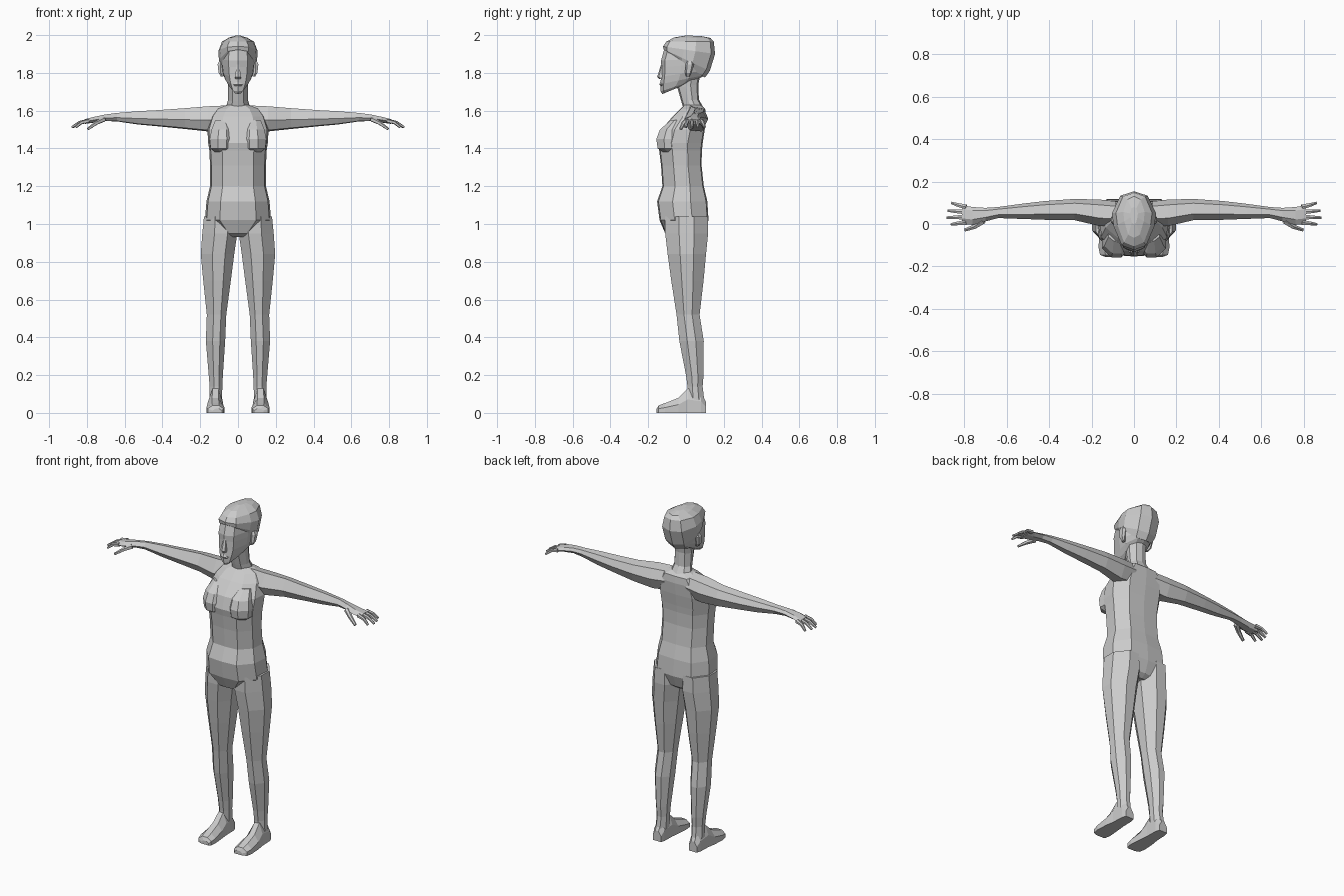
import bpy, bmesh, math
from mathutils import Vector

default_cube = bpy.data.objects.get("Cube")
if default_cube:
    bpy.data.objects.remove(default_cube, do_unlink=True)

# Single matte grey used for the whole figure
grey = bpy.data.materials.new("light grey")
grey.use_nodes = True
grey.diffuse_color = (0.6, 0.6, 0.6, 1)
grey.node_tree.nodes["Principled BSDF"].inputs["Base Color"].default_value = grey.diffuse_color

# Unit cross-sections: u is sideways, v is front (-1) to back (+1)
half_body = [(0, -1), (.55, -.95), (.95, -.4), (1, .3), (.65, .9)]
BODY = half_body + [(0, .95)] + [(-u, v) for u, v in reversed(half_body[1:])]
half_head = [(0, -1), (.55, -.85), (.92, -.2), (1, .25), (.62, .85)]
HEAD = half_head + [(0, 1)] + [(-u, v) for u, v in reversed(half_head[1:])]
LIMB = [(-.45, -1), (.3, -1), (1, -.35), (1, .35), (.35, 1), (-.4, 1), (-1, .4), (-1, -.4)]
ARM = [(-1, -.1), (-.55, -.9), (.5, -1), (1, 0), (.6, .8), (-.4, 1)]
FOOT = [(-1, -1), (1, -1), (1, .1), (.4, 1), (-.4, 1), (-1, .1)]
FINGER = [(-1, -.6), (0, -1), (1, -.6), (1, .6), (0, 1), (-1, .6)]


def loft(name, rings, mirror=False):
    """Skin a list of point rings, close both ends, keep faces flat."""
    bm = bmesh.new()
    loops = [[bm.verts.new(p) for p in ring] for ring in rings]
    count = len(loops[0])
    for low, high in zip(loops, loops[1:]):
        for i in range(count):
            j = (i + 1) % count
            bm.faces.new((low[i], low[j], high[j], high[i]))
    bm.faces.new(loops[0])
    bm.faces.new(loops[-1])
    bmesh.ops.recalc_face_normals(bm, faces=bm.faces)
    mesh = bpy.data.meshes.new(name)
    bm.to_mesh(mesh)
    bm.free()
    mesh.materials.append(grey)
    part = bpy.data.objects.new(name, mesh)
    bpy.context.collection.objects.link(part)
    if mirror:
        part.modifiers.new("both sides", 'MIRROR')
    return part


def blend(low, high, t):
    """Map t from -1..1 onto low..high."""
    return low + (high - low) * (t + 1) / 2


def upright(shape, z_front, z_back, left, right, front, back):
    return [(blend(left, right, u), blend(front, back, v), blend(z_front, z_back, v))
            for u, v in shape]


def along_x(shape, x, front, back, bottom, top):
    return [(x, blend(front, back, u), blend(bottom, top, v)) for u, v in shape]


def along_y(shape, y, left, right, bottom, top):
    return [(blend(left, right, u), y, blend(bottom, top, v)) for u, v in shape]


def finger(name, points, radius):
    """Tapered finger along a path of points."""
    rings = []
    for i, p in enumerate(points):
        p = Vector(p)
        ahead = Vector(points[min(i + 1, len(points) - 1)]) - Vector(points[max(i - 1, 0)])
        side = Vector((0, 0, 1)).cross(ahead).normalized()
        up = ahead.normalized().cross(side)
        r = radius * (1 - .25 * i)
        rings.append([p + side * u * r + up * v * r for u, v in FINGER])
    loft(name, rings, mirror=True)


# Torso: height, half width, front, back
torso = [(.93, .05, -.07, .07), (.95, .09, -.11, .1), (1.02, .175, -.14, .126),
         (1.12, .167, -.153, .12), (1.2, .148, -.125, .1), (1.31, .148, -.132, .088),
         (1.39, .152, -.142, .09), (1.43, .158, -.15, .095), (1.5, .162, -.13, .105),
         (1.57, .14, -.07, .11), (1.61, .11, -.03, .105), (1.63, .06, -.01, .08)]
loft("torso", [upright(BODY, z, z, -w, w, f, b) for z, w, f, b in torso])

# Chest volumes on either side of the breastbone
chest = [(1.38, .05, .12, -.12, -.05), (1.4, .03, .145, -.15, -.04),
         (1.45, .025, .15, -.157, -.03), (1.5, .03, .14, -.138, -.03),
         (1.55, .05, .12, -.08, -.02)]
loft("chest", [upright(LIMB, z, z, *rest) for z, *rest in chest], mirror=True)

# Legs: height, inner, outer, front, back
leg = [(1.04, .01, .18, -.11, .115), (.95, .004, .189, -.11, .117), (.84, .02, .197, -.097, .106),
       (.7, .038, .184, -.078, .093), (.52, .062, .165, -.05, .072), (.38, .068, .17, -.035, .094),
       (.2, .08, .155, 0, .093), (.14, .083, .15, .008, .088), (.04, .085, .152, .01, .1)]
loft("leg", [upright(LIMB, z, z, *rest) for z, *rest in leg], mirror=True)

# Feet: depth, inner, outer, bottom, top
foot = [(.105, .092, .145, 0, .06), (.08, .085, .152, 0, .11), (.01, .083, .155, 0, .13),
        (-.04, .078, .163, 0, .08), (-.11, .072, .167, 0, .052), (-.145, .076, .16, 0, .04),
        (-.155, .085, .135, 0, .022)]
loft("foot", [along_y(FOOT, *row) for row in foot], mirror=True)

# Arms and palms: reach, front, back, bottom, top
arm = [(.07, -.01, .105, 1.5, 1.627), (.16, -.01, .115, 1.49, 1.623), (.28, .018, .118, 1.503, 1.613),
       (.42, .02, .108, 1.517, 1.603), (.53, .024, .095, 1.527, 1.597), (.64, .028, .08, 1.543, 1.588),
       (.7, .012, .076, 1.545, 1.58), (.76, -.004, .08, 1.537, 1.568), (.81, .0, .088, 1.53, 1.555)]
loft("arm_and_palm", [along_x(ARM, *row) for row in arm], mirror=True)

# Fingers fan out from the knuckles and droop at the tips
fingers = {"index_finger": (.008, -.002, .86), "middle_finger": (.033, .03, .88),
           "ring_finger": (.057, .063, .876), "little_finger": (.08, .099, .858)}
for name, (knuckle, tip, reach) in fingers.items():
    middle = (.8 + reach) / 2
    finger(name, [(.79, knuckle, 1.546), (middle, blend(knuckle, tip, 0), 1.537),
                  (reach, tip, 1.512)], .0115)
finger("thumb", [(.71, .015, 1.555), (.75, -.012, 1.535), (.795, -.028, 1.503)], .014)

# Neck
neck = [(1.6, 1.62, .065, -.01, .09), (1.65, 1.66, .053, -.025, .068),
        (1.72, 1.74, .052, -.045, .066), (1.78, 1.84, .055, -.06, .085)]
loft("neck", [upright(HEAD, zf, zb, -w, w, f, b) for zf, zb, w, f, b in neck])

# Face and skull: rings tilt so the jaw rises towards the nape
head = [(1.688, 1.74, .028, -.125, .0), (1.702, 1.765, .05, -.134, .06),
        (1.74, 1.79, .07, -.136, .105), (1.78, 1.815, .083, -.132, .122),
        (1.83, 1.85, .089, -.13, .132), (1.865, 1.88, .091, -.132, .142),
        (1.92, 1.92, .087, -.117, .145), (1.955, 1.96, .07, -.09, .125)]
loft("head", [upright(HEAD, zf, zb, -w, w, f, b) for zf, zb, w, f, b in head])

# Hair cap, swept up from the nape to the forehead
hair = [(1.915, 1.775, .088, -.108, .1), (1.925, 1.81, .1, -.118, .126),
        (1.94, 1.9, .104, -.122, .154), (1.965, 1.965, .085, -.105, .147),
        (1.987, 1.985, .05, -.065, .13), (1.998, 1.995, .018, .0, .08)]
loft("hair", [upright(HEAD, zf, zb, -w, w, f, b) for zf, zb, w, f, b in hair])

# Nose, lips and ears
nose = [(1.768, 1.768, -.014, .014, -.142, -.11), (1.778, 1.778, -.016, .016, -.153, -.11),
        (1.845, 1.845, -.007, .007, -.132, -.11)]
loft("nose", [upright(FINGER, *row) for row in nose])
lips = [(1.726, -.012, .012, -.13), (1.738, -.025, .025, -.141), (1.752, -.01, .01, -.136)]
loft("lips", [upright(FINGER, z, z, left, right, f, -.1) for z, left, right, f in lips])
ear = [(1.78, .075, .09, 0, .02), (1.8, .08, .103, -.005, .03),
       (1.845, .08, .108, -.002, .042), (1.862, .08, .1, .005, .035)]
loft("ear", [upright(FINGER, z, z, *rest) for z, *rest in ear], mirror=True)
